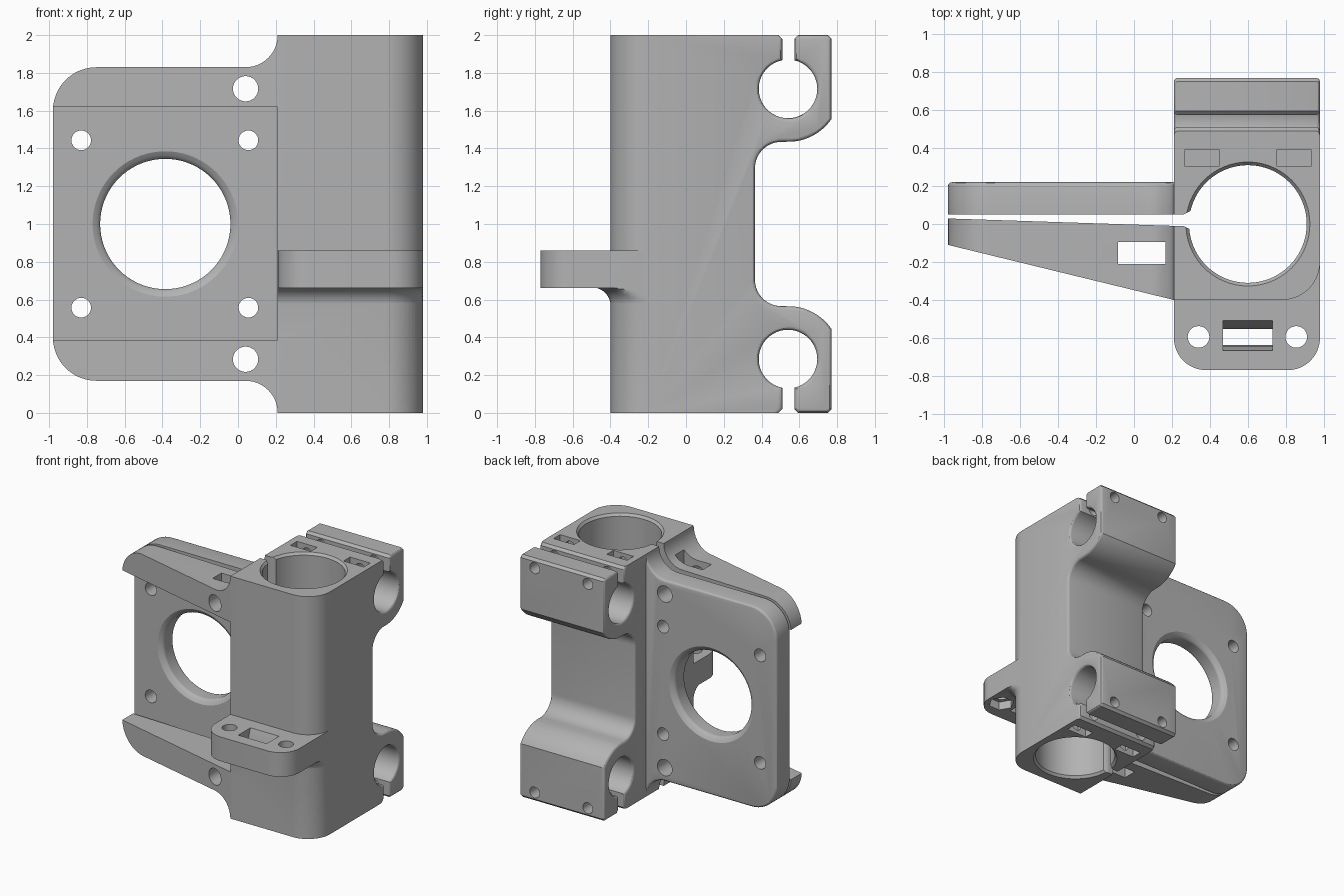
import bpy, bmesh, math

if "Cube" in bpy.data.objects:
    bpy.data.objects.remove(bpy.data.objects["Cube"])

grey = bpy.data.materials.new("plain grey")
grey.use_nodes = True
COLOUR = (0.45, 0.45, 0.45, 1)
grey.diffuse_color = COLOUR
grey.node_tree.nodes["Principled BSDF"].inputs["Base Color"].default_value = COLOUR


def arc(cx, cy, r, start, end, n=12):
    """Points on an arc, angles in degrees."""
    angles = [math.radians(start + (end - start) * i / n) for i in range(n + 1)]
    return [(cx + r * math.cos(a), cy + r * math.sin(a)) for a in angles]


def circle(cx, cy, r, n=48):
    return arc(cx, cy, r, 0, 360, n)[:-1]


def rect(x0, x1, y0, y1):
    return [(x0, y0), (x1, y0), (x1, y1), (x0, y1)]


def loft(name, axis, layers):
    """Closed solid through layers of (distance along axis, outline)."""
    place = {"X": lambda u, v, d: (d, u, v),
             "Y": lambda u, v, d: (u, d, v),
             "Z": lambda u, v, d: (u, v, d)}[axis]
    bm = bmesh.new()
    rings = [[bm.verts.new(place(u, v, d)) for u, v in pts] for d, pts in layers]
    for a, b in zip(rings, rings[1:]):
        for i in range(len(a)):
            j = (i + 1) % len(a)
            bm.faces.new((a[i], a[j], b[j], b[i]))
    bm.faces.new(rings[0])
    bm.faces.new(rings[-1])
    bmesh.ops.recalc_face_normals(bm, faces=bm.faces)
    mesh = bpy.data.meshes.new(name)
    bm.to_mesh(mesh)
    bm.free()
    mesh.materials.append(grey)
    obj = bpy.data.objects.new(name, mesh)
    bpy.context.collection.objects.link(obj)
    return obj


def prism(name, axis, pts, a, b):
    return loft(name, axis, [(a, pts), (b, pts)])


def bevel(obj, rule, offset, segments):
    """Round the edges whose two end points satisfy the rule."""
    bm = bmesh.new()
    bm.from_mesh(obj.data)
    edges = [e for e in bm.edges if rule(e.verts[0].co, e.verts[1].co)]
    bmesh.ops.bevel(bm, geom=edges, offset=offset, segments=segments,
                    profile=0.5, affect="EDGES", clamp_overlap=False)
    bm.to_mesh(obj.data)
    bm.free()


def boolean(obj, other, operation="DIFFERENCE"):
    """Apply a boolean and discard the helper."""
    mod = obj.modifiers.new("boolean", "BOOLEAN")
    mod.operation, mod.solver, mod.object = operation, "EXACT", other
    bpy.context.view_layer.objects.active = obj
    bpy.ops.object.modifier_apply(modifier=mod.name)
    bpy.data.objects.remove(other)


def near(a, b):
    return abs(a - b) < 0.001


LEFT, RIGHT, FRONT = 0.21, 0.98, -0.4

# Main block: side profile with two split rod clamps
c = 0.02
half = arc(0.505, 1.295, 0.14, 180, 90)
half += arc(0.54, 1.715, 0.28, -90, -34.8)[1:]
half += [(0.77, 2 - c), (0.77 - c, 2), (0.575 + c, 2), (0.575, 2 - c)]
half += arc(0.54, 1.715, 0.155, 77, -259, 44)
half += [(0.51, 2 - c), (0.51 - c, 2), (FRONT, 2)]
profile = half + [(y, 2 - z) for y, z in reversed(half)]
body = prism("clamp_bracket", "X", profile, LEFT, RIGHT)
bevel(body, lambda p, q: near(p.x, RIGHT) and near(q.x, RIGHT)
      and near(p.y, FRONT) and near(q.y, FRONT), 0.2, 14)
bevel(body, lambda p, q: near(p.x, q.x) and (p.y + q.y) / 2 > 0.36, 0.02, 3)

# Side arm: back plate and tapered front ribs
top = [(0.25, 2)] + arc(0.04, 2, 0.17, 0, -90) + arc(-0.75, 1.6, 0.23, 90, 180)
outline = top + [(x, 2 - z) for x, z in reversed(top)]
arm = prism("mount_arm", "Y", outline, FRONT, 0.22)
bevel(arm, lambda p, q: near(p.y, 0.22) and near(q.y, 0.22)
      and p.x + q.x < 0.49, 0.02, 3)
taper = [(-1.1, -0.081), (LEFT, FRONT), (0.3, FRONT), (0.3, -0.6), (-1.1, -0.6)]
boolean(arm, prism("taper_cut", "Z", taper, -0.1, 2.1))
boolean(arm, prism("motor_pocket", "Y", rect(-1.1, 0.3, 0.385, 1.62), -0.6, 0.05))
boolean(body, arm, "UNION")

# Front tab
tab = arc(0.38, -0.6, 0.17, 180, 270) + arc(0.81, -0.6, 0.17, 270, 360)
tab += [(RIGHT, -0.22), (0.9, -0.34), (LEFT, -0.34)]
boolean(body, prism("front_tab", "Z", tab, 0.66, 0.86), "UNION")


# Fillet under the tab, following the rounded front corner
def skirt(d):
    corner = arc(0.78, -0.2, 0.2 + d, 270, 360)
    return ([(LEFT, -0.33), (LEFT, FRONT - d)]
            + [(min(x, RIGHT), y) for x, y in corner] + [(0.9, -0.2), (0.85, -0.33)])


R = 0.1
fillet = []
for i in range(8):
    a = math.radians(90 * i / 7)
    fillet.append((0.565 + R * math.sin(a), skirt(R * (1 - math.cos(a)) - 0.0015)))
boolean(body, loft("tab_fillet", "Z", fillet), "UNION")

# Vertical bore with eased rims, and the clamping slit that opens it
rim = [(-0.01, 0.335), (0.02, 0.31), (1.98, 0.31), (2.01, 0.335)]
boolean(body, loft("bore", "Z", [(z, circle(0.6, 0, r, 80)) for z, r in rim]))
slit = [(-1.1, 0.05), (0.26, 0.05), (0.32, 0.08), (0.4, 0.02),
        (0.32, -0.04), (0.26, -0.01), (LEFT, -0.01), (-1.1, 0.033)]
boolean(body, prism("slit", "Z", slit, -0.1, 2.1))

# Large plate opening with rounded edges
flare = []
for i in range(6):
    a = math.radians(90 * i / 5)
    flare.append((0.05 + 0.04 * math.sin(a), 0.345 + 0.04 * (1 - math.cos(a))))
flare = [(0.04, flare[0][1] + 0.04)] + [(y, 0.345 + 0.04 * (1 - (y - 0.05) / 0.04) ** 2)
                                        for y, r in flare]
flare += [(0.27 - y, r) for y, r in reversed(flare)]
boolean(body, loft("plate_opening", "Y", [(y, circle(-0.385, 1, r, 72)) for y, r in flare]))

# Screw holes in the arm, and the nut channel through its ribs
for dz in (-1, 1):
    for x, z, r in ((-0.83, 0.443, 0.052), (0.055, 0.443, 0.052), (0.04, 0.716, 0.067)):
        boolean(body, prism("screw_hole", "Y", circle(x, 1 + dz * z, r, 28), -0.6, 0.4))
boolean(body, prism("nut_channel", "Z", rect(-0.085, 0.165, -0.21, -0.095), -0.1, 2.1))

# Clamp bolts and their nut pockets
for x in (0.3575, 0.8425):
    for z, low, high in ((0.075, -0.1, 0.16), (1.925, 1.84, 2.1)):
        boolean(body, prism("bolt_hole", "Y", circle(x, z, 0.045, 24), 0.27, 0.9))
        boolean(body, prism("nut_pocket", "Z",
                            rect(x - 0.0925, x + 0.0925, 0.305, 0.39), low, high))

# Tab holes with hexagonal recesses, and the tapered belt slot
for x in (0.34, 0.855):
    boolean(body, prism("tab_hole", "Z", circle(x, -0.595, 0.057, 28), 0.6, 0.9))
    boolean(body, prism("hex_recess", "Z", circle(x, -0.595, 0.1, 6), 0.5, 0.73))
belt = [(-0.67, 0.87), (-0.505, 0.87), (-0.54, 0.77), (-0.56, 0.6),
        (-0.635, 0.6), (-0.645, 0.77)]
boolean(body, prism("belt_slot", "X", belt, 0.47, 0.73))

bpy.ops.object.select_all(action="DESELECT")
body.select_set(True)
bpy.context.view_layer.objects.active = body
bpy.ops.object.shade_smooth_by_angle(angle=math.radians(30))
